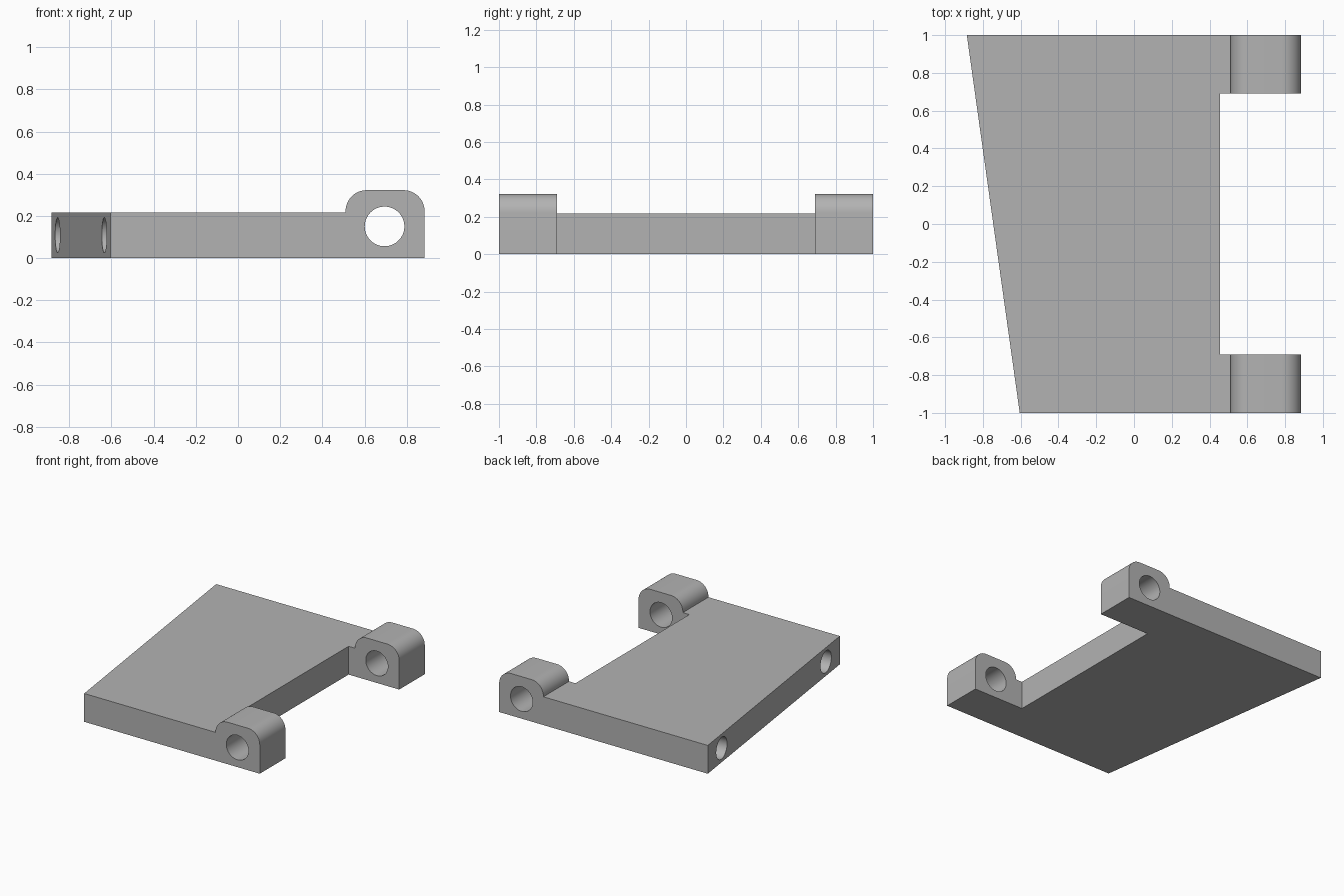
import bpy, math
from mathutils import Vector

cube = bpy.data.objects.get("Cube")
if cube:
    bpy.data.objects.remove(cube, do_unlink=True)

# Single grey material
grey = bpy.data.materials.new("plain grey")
grey.use_nodes = True
colour = (0.45, 0.45, 0.45, 1)
grey.diffuse_color = colour
grey.node_tree.nodes["Principled BSDF"].inputs["Base Color"].default_value = colour

HEIGHT = 0.217      # plate thickness
LUG_TOP = 0.322
LUG_Y = 0.69        # inner end of each lug
INNER_X, RIGHT_X = 0.455, 0.885


def prism(name, outline, offset):
    """Extrude a 3D outline along an offset vector."""
    n = len(outline)
    verts = [Vector(p) for p in outline]
    verts += [v + Vector(offset) for v in verts]
    faces = [list(range(n))[::-1], list(range(n, 2 * n))]
    faces += [[i, (i + 1) % n, (i + 1) % n + n, i + n] for i in range(n)]
    mesh = bpy.data.meshes.new(name)
    mesh.from_pydata(verts, [], faces)
    mesh.materials.append(grey)
    obj = bpy.data.objects.new(name, mesh)
    bpy.context.collection.objects.link(obj)
    # Consistent outward normals
    import bmesh
    bm = bmesh.new()
    bm.from_mesh(mesh)
    bmesh.ops.recalc_face_normals(bm, faces=bm.faces)
    bm.to_mesh(mesh)
    bm.free()
    return obj


def arc(cx, cz, r, start, end, steps=12):
    angles = [math.radians(start + (end - start) * i / steps) for i in range(steps + 1)]
    return [(cx + r * math.cos(a), cz + r * math.sin(a)) for a in angles]


def bore(centre, direction, radius, depth):
    """Cylinder cutter centred on a point, along a direction."""
    bpy.ops.mesh.primitive_cylinder_add(vertices=64, radius=radius, depth=depth, location=centre)
    obj = bpy.context.object
    obj.name = "bore_cutter"
    obj.rotation_euler = Vector(direction).to_track_quat('Z', 'Y').to_euler()
    obj.data.materials.append(grey)
    return obj


def combine(target, tool, operation):
    tool.hide_render = True
    bpy.context.view_layer.update()
    mod = target.modifiers.new(operation.lower(), 'BOOLEAN')
    mod.object, mod.operation, mod.solver = tool, operation, 'EXACT'
    bpy.context.view_layer.objects.active = target
    bpy.ops.object.modifier_apply(modifier=mod.name)
    bpy.data.objects.remove(tool, do_unlink=True)


# Tapered plate
back_left, front_left = Vector((-0.885, 1, 0)), Vector((-0.605, -1, 0))
plate = prism("hinge_plate", [front_left, (INNER_X, -1, 0), (INNER_X, 1, 0), back_left],
              (0, 0, HEIGHT))

# Rounded hinge lugs at both ends of the right edge
r = 0.1
profile = [(INNER_X - 0.1, 0), (RIGHT_X, 0)]
profile += arc(RIGHT_X - r, LUG_TOP - r, r, 0, 90)
profile += arc(0.51 + r, LUG_TOP - r, r, 90, 180)
profile += [(0.51, HEIGHT), (INNER_X - 0.1, HEIGHT)]
for y in (-1, LUG_Y):
    lug = prism("hinge_lug", [(x, y, z) for x, z in profile], (0, 1 - LUG_Y, 0))
    combine(plate, lug, 'UNION')

# Pin bores through the lugs
for side in (-1, 1):
    combine(plate, bore((0.695, side * 0.85, 0.15), (0, 1, 0), 0.094, 0.5), 'DIFFERENCE')

# Blind bores square to the slanted edge
edge = back_left - front_left
normal = Vector((-edge.y, edge.x, 0)).normalized()
for t in (0.105, 0.895):
    centre = front_left + edge * t + Vector((0, 0, HEIGHT / 2))
    combine(plate, bore(centre, normal, 0.083, 0.9), 'DIFFERENCE')

bpy.ops.object.select_all(action='DESELECT')
plate.select_set(True)
bpy.context.view_layer.objects.active = plate
bpy.ops.object.shade_smooth_by_angle(angle=math.radians(30))
